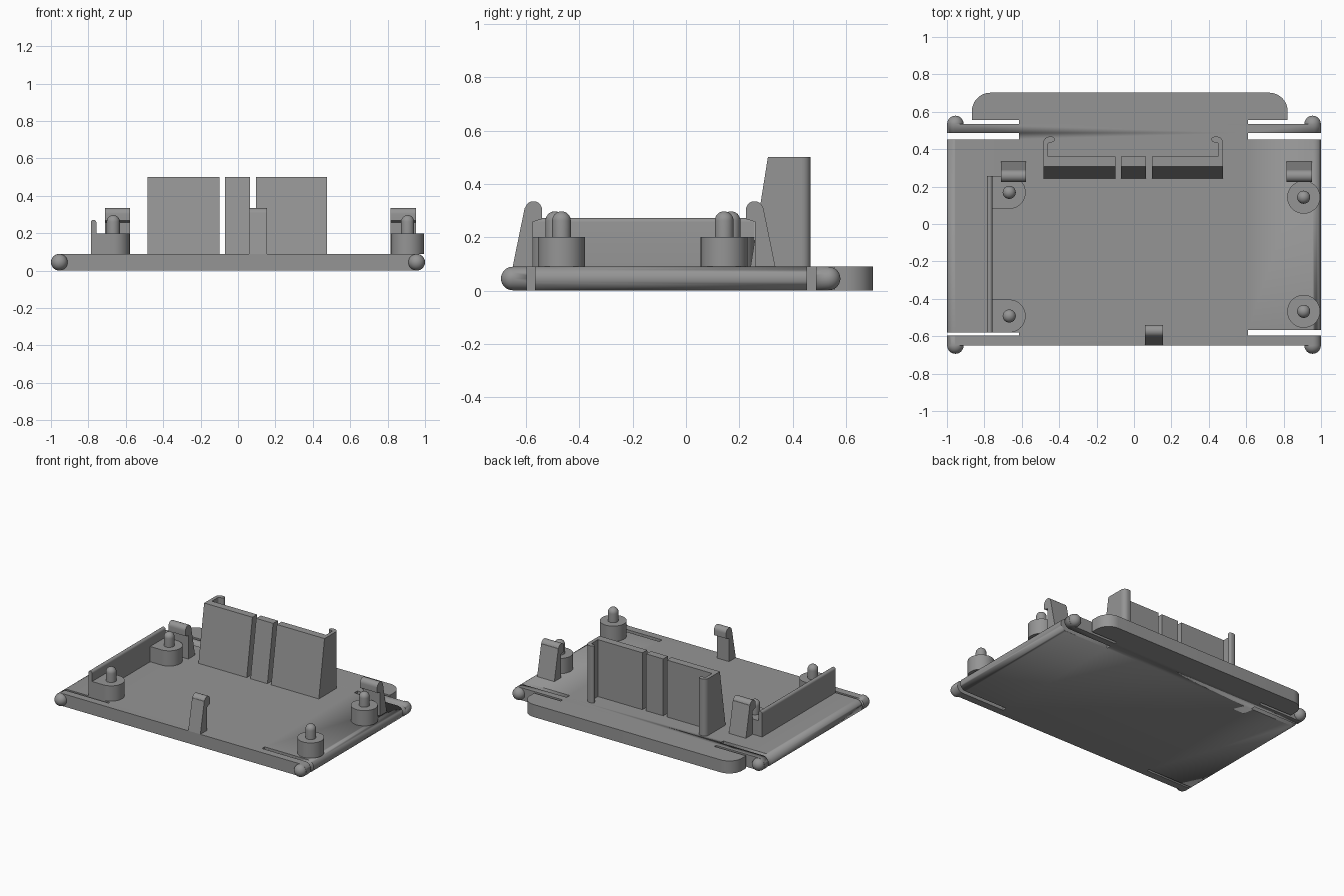
import bpy, bmesh, math
from mathutils import Vector

if "Cube" in bpy.data.objects:
    bpy.data.objects.remove(bpy.data.objects["Cube"])

mat = bpy.data.materials.new("grey_plastic")
mat.diffuse_color = (0.3, 0.3, 0.3, 1)
mat.use_nodes = True
mat.node_tree.nodes["Principled BSDF"].inputs["Base Color"].default_value = mat.diffuse_color
TOP = 0.09      # top of the base plate


def finish(bm, name):
    bmesh.ops.recalc_face_normals(bm, faces=bm.faces)
    me = bpy.data.meshes.new(name)
    bm.to_mesh(me)
    bm.free()
    me.materials.append(mat)
    ob = bpy.data.objects.new(name, me)
    bpy.context.collection.objects.link(ob)
    bpy.ops.object.select_all(action='DESELECT')
    ob.select_set(True)
    bpy.context.view_layer.objects.active = ob
    bpy.ops.object.shade_smooth_by_angle(angle=math.radians(35))
    return ob


def prism(name, pts, axis, a, b):
    """Extrude a closed outline along an axis: x uses (y,z), y uses (x,z), z uses (x,y)."""
    place = {'x': lambda p, t: (t, p[0], p[1]),
             'y': lambda p, t: (p[0], t, p[1]),
             'z': lambda p, t: (p[0], p[1], t)}[axis]
    bm = bmesh.new()
    f = bm.faces.new([bm.verts.new(place(p, a)) for p in pts])
    r = bmesh.ops.extrude_face_region(bm, geom=[f])
    shift = Vector(place((0, 0), b - a))
    bmesh.ops.translate(bm, vec=shift, verts=[v for v in r['geom'] if isinstance(v, bmesh.types.BMVert)])
    return finish(bm, name)


def arc(cx, cy, r, a0, a1, n=12):
    return [(cx + r * math.cos(math.radians(a0 + (a1 - a0) * i / n)),
             cy + r * math.sin(math.radians(a0 + (a1 - a0) * i / n))) for i in range(n + 1)]


def rect(x0, x1, y0, y1):
    return [(x0, y0), (x1, y0), (x1, y1), (x0, y1)]


def lathe(name, profile, x, y, n=32):
    """Spin an (r, z) profile about a vertical axis."""
    bm = bmesh.new()
    vs = [bm.verts.new((x + r, y, z)) for r, z in profile]
    es = [bm.edges.new(p) for p in zip(vs, vs[1:])]
    bmesh.ops.spin(bm, geom=vs + es, cent=(x, y, 0), axis=(0, 0, 1), angle=math.tau, steps=n)
    bmesh.ops.remove_doubles(bm, verts=bm.verts, dist=1e-4)
    return finish(bm, name)


# Base plate with half-round side edges
R = TOP / 2
plate = prism("base_plate", arc(1 - R, R, R, -90, 90) + arc(-1 + R, R, R, 90, 270), 'y', -0.65, 0.535)

# Slots that free the four corner spring arms
for x0, x1, y0, y1 in ((-1.1, -0.615, 0.453, 0.487), (0.61, 1.1, 0.453, 0.487),
                       (-1.1, -0.615, -0.597, -0.58), (0.61, 1.1, -0.597, -0.567)):
    cut = prism("slot_cutter", rect(x0, x1, y0, y1), 'z', -0.1, 0.2)
    mod = plate.modifiers.new("slot", 'BOOLEAN')
    mod.operation, mod.solver, mod.object = 'DIFFERENCE', 'EXACT', cut
    bpy.context.view_layer.objects.active = plate
    bpy.ops.object.modifier_apply(modifier=mod.name)
    bpy.data.objects.remove(cut)

# Ball knobs on the arm tips
for sx in (-1, 1):
    for y in (-0.65, 0.535):
        ball = arc(0, R, R - 0.001, -90, 90, 16)
        lathe("arm_knob", ball, sx * (1 - R), y)

# Rear tongue
prism("rear_tongue", [(-0.615, 0.535), (0.61, 0.535), (0.61, 0.555), (0.822, 0.555)]
      + arc(0.722, 0.602, 0.1, 0, 90) + arc(-0.767, 0.602, 0.1, 90, 180)
      + [(-0.867, 0.555), (-0.615, 0.555)], 'z', 0, TOP)

# Holder panel in three leaves with a sloping front
leaf = [(0.242, TOP), (0.36, TOP), (0.36, 0.5), (0.307, 0.5)]
for name, x0, x1 in (("holder_left", -0.485, -0.1), ("holder_middle", -0.07, 0.065), ("holder_right", 0.095, 0.475)):
    prism(name, leaf, 'x', x0, x1)

# Inward curling lips at the holder ends
for x, s in ((-0.485, 1), (0.475, -1)):
    lip = ([(0, 0.36), (0, 0.435)] + arc(0.032, 0.435, 0.032, 180, 90, 8)
           + arc(0.046, 0.452, 0.015, 90, -90, 8) + arc(0.037, 0.425, 0.012, 90, 180, 5) + [(0.025, 0.36)])
    prism("holder_lip", [(x + s * px, py) for px, py in lip], 'z', TOP, 0.5)

# Snap hooks: a tapering stem with a rounded nose
hook = ([(0.335, TOP), (0.29, 0.31)] + arc(0.257, 0.303, 0.032, 15, 180)
        + [(0.225, 0.268), (0.258, 0.258), (0.258, TOP)])
prism("rear_hook_left", hook, 'x', -0.712, -0.577)
prism("rear_hook_right", hook, 'x', 0.815, 0.952)
prism("front_hook", [(-0.315 - y, z) for y, z in hook], 'x', 0.058, 0.155)

# Left rib with a rounded top
prism("side_rib", [(-0.787, TOP), (-0.757, TOP)] + arc(-0.772, 0.257, 0.015, 0, 180, 8), 'y', -0.58, 0.257)

# Mounting bosses, the left pair running into the rib
for y in (0.169, -0.492):
    prism("left_boss", [(-0.76, y - 0.088)] + arc(-0.667, y, 0.088, -90, 90, 20) + [(-0.76, y + 0.088)], 'z', TOP, 0.2)
for y in (0.143, -0.467):
    lathe("right_boss", [(0, TOP), (0.088, TOP), (0.088, 0.2), (0, 0.2)], 0.907, y, 40)

# Round-ended locating pins
pin = [(0, 0.19), (0.035, 0.19)] + arc(0, 0.262, 0.035, 0, 90, 8)
for x, y in ((-0.667, 0.169), (-0.667, -0.492), (0.907, 0.143), (0.907, -0.467)):
    lathe("locating_pin", pin, x, y)
